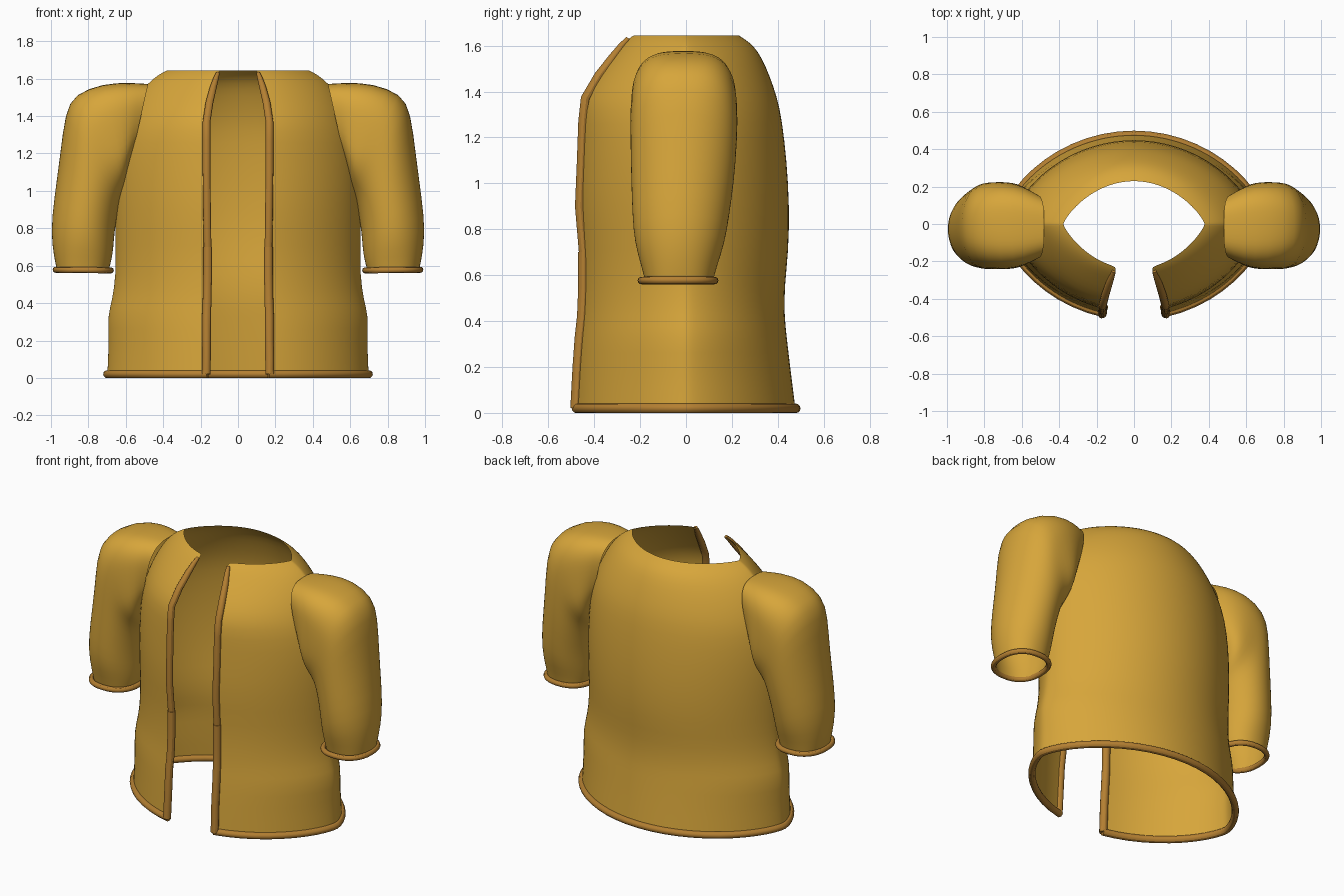
import bpy, bmesh
from math import sin, cos, pi, asin, exp, copysign

cube = bpy.data.objects.get("Cube")
if cube:
    bpy.data.objects.remove(cube, do_unlink=True)


def material(name, rgb):
    m = bpy.data.materials.new(name)
    m.use_nodes = True
    m.diffuse_color = (*rgb, 1)
    m.node_tree.nodes["Principled BSDF"].inputs["Base Color"].default_value = (*rgb, 1)
    return m


CLOTH = material("mustard cloth", (0.68, 0.38, 0.043))
TRIM = material("dark mustard trim", (0.46, 0.215, 0.032))


def loft(name, rings, closed):
    """Skin a surface through rings with equal point counts."""
    bm = bmesh.new()
    rows = [[bm.verts.new(p) for p in ring] for ring in rings]
    n = len(rows[0])
    for a, b in zip(rows, rows[1:]):
        for i in range(n if closed else n - 1):
            j = (i + 1) % n
            bm.faces.new((a[i], a[j], b[j], b[i]))
    # face the shell outwards
    bm.normal_update()
    centre = sum(v.co.x for v in bm.verts) / len(bm.verts)
    if sum(f.normal.x * (f.calc_center_median().x - centre) for f in bm.faces) < 0:
        bmesh.ops.reverse_faces(bm, faces=bm.faces[:])
    mesh = bpy.data.meshes.new(name)
    bm.to_mesh(mesh)
    bm.free()
    obj = bpy.data.objects.new(name, mesh)
    bpy.context.collection.objects.link(obj)
    mesh.materials.append(CLOTH)
    mesh.shade_smooth()
    obj.modifiers.new("smooth", "SUBSURF").levels = 1


def piping(name, points, radius, closed=False, sizes=None):
    """Round trim following a path."""
    cu = bpy.data.curves.new(name, "CURVE")
    cu.dimensions = "3D"
    cu.bevel_depth = radius
    cu.bevel_resolution = 4
    cu.use_fill_caps = True
    sp = cu.splines.new("POLY")
    sp.points.add(len(points) - 1)
    for i, p in enumerate(points):
        sp.points[i].co = (*p, 1)
        sp.points[i].radius = sizes[i] if sizes else 1
    sp.use_cyclic_u = closed
    cu.materials.append(TRIM)
    obj = bpy.data.objects.new(name, cu)
    bpy.context.collection.objects.link(obj)
    bpy.ops.object.select_all(action="DESELECT")
    obj.select_set(True)
    bpy.context.view_layer.objects.active = obj
    bpy.ops.object.convert(target="MESH")
    bpy.ops.object.shade_smooth_by_angle()


# Body sections: height, half width, front depth, back depth, half opening
BODY = [
    (0.02, 0.70, 0.495, 0.478, 0.162),
    (0.20, 0.69, 0.485, 0.455, 0.16),
    (0.33, 0.68, 0.475, 0.44, 0.16),
    (0.42, 0.665, 0.465, 0.43, 0.157),
    (0.55, 0.655, 0.46, 0.43, 0.155),
    (0.70, 0.655, 0.46, 0.448, 0.155),
    (0.90, 0.66, 0.478, 0.452, 0.158),
    (1.10, 0.657, 0.47, 0.44, 0.16),
    (1.27, 0.635, 0.465, 0.42, 0.16),
    (1.37, 0.605, 0.457, 0.40, 0.16),
    (1.47, 0.56, 0.395, 0.365, 0.145),
    (1.55, 0.505, 0.33, 0.33, 0.125),
    (1.60, 0.455, 0.29, 0.295, 0.11),
    (1.63, 0.41, 0.262, 0.255, 0.10),
    (1.645, 0.378, 0.242, 0.23, 0.095),
]


def body_ring(z, w, front, back, gap, n=48):
    start = asin(gap / w)
    taper = 1.3 + 0.3 * max(0, (z - 1.3) / 0.35)
    ring = []
    for i in range(n + 1):
        t = start + (2 * pi - 2 * start) * i / n
        # soft fullness over both hips
        puff = 1 + 0.03 * exp(-((z - 0.34) / 0.08) ** 2) * sin(t) ** 2
        depth = front if cos(t) > 0 else back
        y = -depth * copysign(abs(cos(t)) ** taper, cos(t))
        ring.append((w * sin(t) * puff, y * puff, z))
    return ring


rings = [body_ring(*s) for s in BODY]
loft("jacket_body", rings, False)
piping("hem_trim", rings[0], 0.021)

# Front edge trims, in a lower and an upper length on each side
for side, s, end in (("left", 1, 0), ("right", -1, -1)):
    edge = [(r[end][0] + s * 0.008, r[end][1] - 0.003, r[end][2]) for r in rings]
    lower, upper = edge[:6], edge[5:-1]
    piping(side + "_lower_front_trim", lower, 0.024)
    piping(side + "_upper_front_trim", upper, 0.021,
           sizes=[1] * (len(upper) - 3) + [0.9, 0.7, 0.5])

# Sleeve sections: outer x, outer z, inner x, inner z, front y, back y, squareness
SLEEVE = [
    (0.48, 1.572, 0.57, 1.17, -0.185, 0.155, 0.65),
    (0.58, 1.58, 0.59, 1.10, -0.225, 0.20, 0.62),
    (0.72, 1.575, 0.60, 1.05, -0.243, 0.225, 0.62),
    (0.875, 1.52, 0.61, 1.00, -0.243, 0.225, 0.75),
    (0.925, 1.42, 0.63, 0.95, -0.243, 0.222, 0.9),
    (0.95, 1.20, 0.645, 0.87, -0.24, 0.213, 1),
    (0.985, 0.95, 0.66, 0.78, -0.235, 0.19, 1),
    (1.002, 0.78, 0.665, 0.70, -0.225, 0.17, 1),
    (0.985, 0.65, 0.675, 0.63, -0.195, 0.135, 0.95),
    (0.97, 0.58, 0.69, 0.58, -0.18, 0.12, 0.9),
]


def sleeve_ring(s, ox, oz, ix, iz, y0, y1, power, n=32):
    ring = []
    for i in range(n):
        t = 2 * pi * i / n
        c = copysign(abs(cos(t)) ** power, cos(t)) / 2
        d = copysign(abs(sin(t)) ** power, sin(t)) / 2
        ring.append((s * ((ox + ix) / 2 + c * (ox - ix)),
                     (y0 + y1) / 2 + d * (y1 - y0),
                     (oz + iz) / 2 + c * (oz - iz)))
    return ring


for side, s in (("left", 1), ("right", -1)):
    loft(side + "_sleeve", [sleeve_ring(s, *q) for q in SLEEVE], True)
    cuff = sleeve_ring(s, 0.975, 0.578, 0.68, 0.575, -0.195, 0.125, 0.85)
    piping(side + "_cuff_trim", cuff, 0.016, closed=True)
